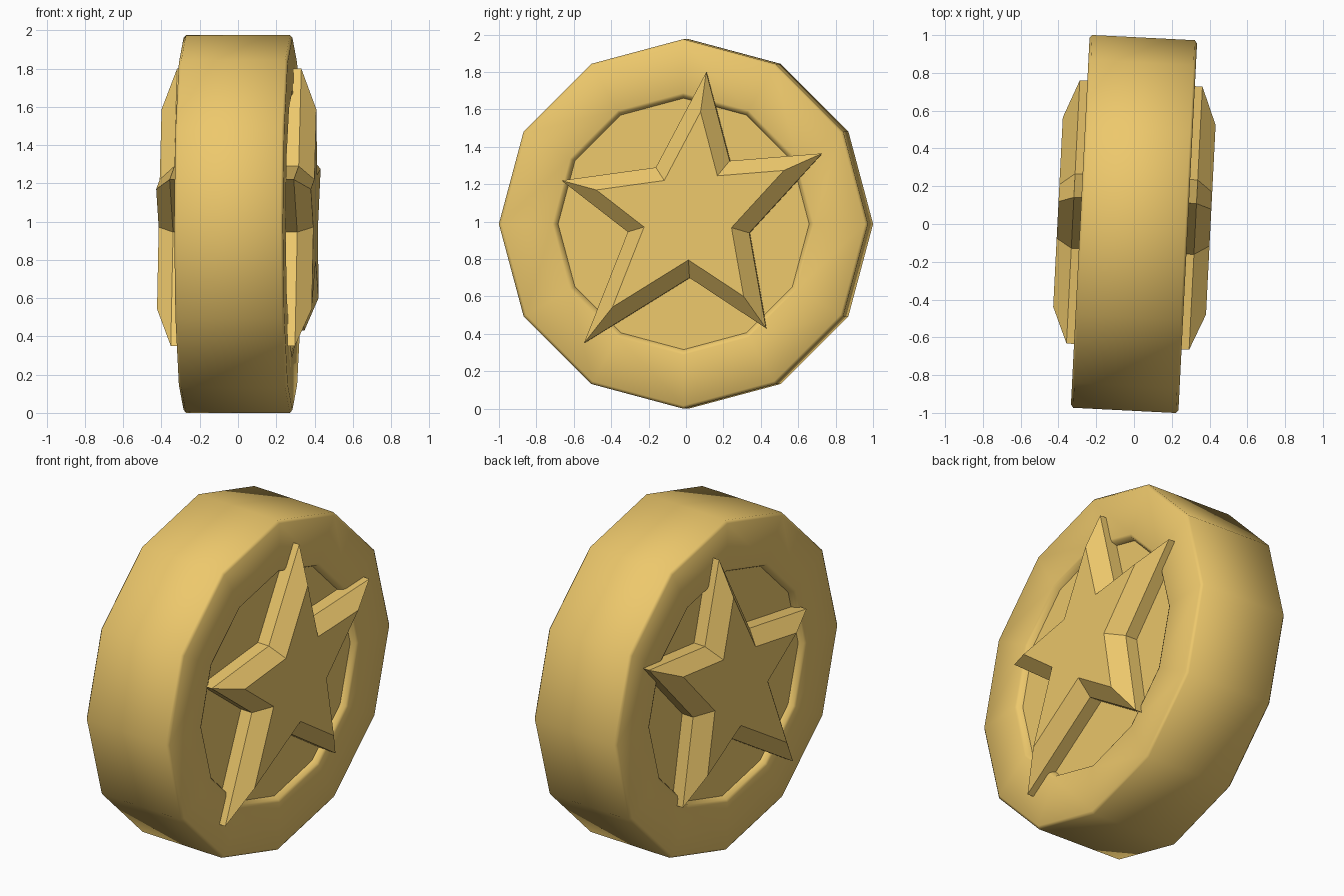
import bpy, bmesh
from math import sin, cos, pi, radians

if "Cube" in bpy.data.objects:
    bpy.data.objects.remove(bpy.data.objects["Cube"])

R = 0.988                      # disc radius, also its centre height
TILT = radians(-2.9)           # slight turn about the vertical axis

gold = bpy.data.materials.new("gold")
gold.diffuse_color = (0.85, 0.58, 0.15, 1)
gold.use_nodes = True
gold.node_tree.nodes["Principled BSDF"].inputs["Base Color"].default_value = gold.diffuse_color


def loft(name, loops):
    """Skin a stack of (x, y, z) loops and cap both ends."""
    bm = bmesh.new()
    rings = [[bm.verts.new(p) for p in loop] for loop in loops]
    n = len(rings[0])
    for a, b in zip(rings, rings[1:]):
        for i in range(n):
            j = (i + 1) % n
            bm.faces.new((a[i], a[j], b[j], b[i]))
    bm.faces.new(rings[0])
    bm.faces.new(rings[-1])
    bmesh.ops.recalc_face_normals(bm, faces=bm.faces)
    mesh = bpy.data.meshes.new(name)
    bm.to_mesh(mesh)
    bm.free()
    mesh.materials.append(gold)
    ob = bpy.data.objects.new(name, mesh)
    bpy.context.collection.objects.link(ob)
    ob.rotation_euler.z = TILT
    return ob


def ring(x, r):
    return [(x, r * sin(i * pi / 6), R + r * cos(i * pi / 6)) for i in range(12)]


# Twelve-sided disc with chamfered rim and a shallow recess on each face
half = [(0.25, 0.672), (0.278, 0.685), (0.285, 0.70), (0.285, 0.972), (0.272, R)]
profile = [(-x, r) for x, r in half] + half[::-1]
disc = loft("coin_disc", [ring(x, r) for x, r in profile])
bpy.context.view_layer.objects.active = disc
disc.select_set(True)
bpy.ops.object.shade_smooth_by_angle(angle=radians(50))

# Bevelled star running through the disc, raised on both faces
outline = [(0.125, 1.80), (0.25, 1.325), (0.745, 1.365), (0.355, 0.94),
           (0.445, 0.43), (0.035, 0.70), (-0.53, 0.35), (-0.295, 0.945),
           (-0.65, 1.22), (-0.145, 1.29)]
CY, CZ = 0.03, 1.04


def star(x, s):
    return [(x, CY + (y - CY) * s, CZ + (z - CZ) * s) for y, z in outline]


loft("star", [star(-0.405, 0.72), star(-0.325, 1), star(0.325, 1), star(0.405, 0.72)])
